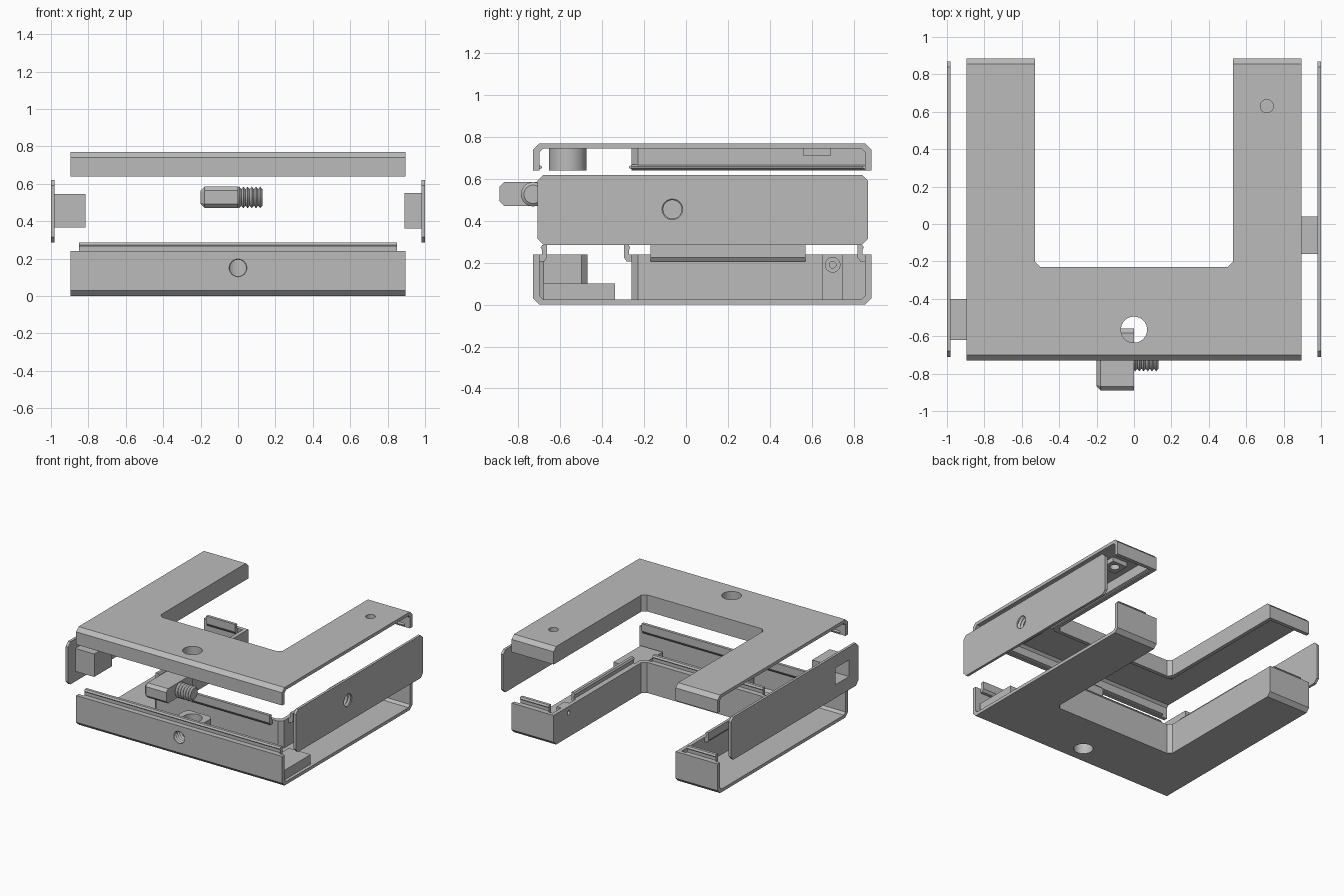
import bpy, bmesh, math
from mathutils import Matrix

if "Cube" in bpy.data.objects:
    bpy.data.objects.remove(bpy.data.objects["Cube"], do_unlink=True)

grey = bpy.data.materials.new("plain grey")
grey.use_nodes = True
COLOUR = (0.5, 0.5, 0.5, 1)
grey.diffuse_color = COLOUR
grey.node_tree.nodes["Principled BSDF"].inputs["Base Color"].default_value = COLOUR


def finish(name, bm):
    bmesh.ops.recalc_face_normals(bm, faces=bm.faces)
    me = bpy.data.meshes.new(name)
    bm.to_mesh(me)
    bm.free()
    me.materials.append(grey)
    ob = bpy.data.objects.new(name, me)
    bpy.context.collection.objects.link(ob)
    return ob


def prism(name, pts, axis, lo, hi):
    """Extrude a 2D outline along one axis."""
    place = {"x": lambda p, q, a: (a, p, q),
             "y": lambda p, q, a: (p, a, q),
             "z": lambda p, q, a: (p, q, a)}[axis]
    bm = bmesh.new()
    rings = [[bm.verts.new(place(p, q, a)) for p, q in pts] for a in (lo, hi)]
    n = len(pts)
    bm.faces.new(rings[0])
    bm.faces.new(rings[1])
    for i in range(n):
        j = (i + 1) % n
        bm.faces.new((rings[0][i], rings[0][j], rings[1][j], rings[1][i]))
    return finish(name, bm)


def chamfered(p0, p1, q0, q1, c):
    return [(p0 + c, q0), (p1 - c, q0), (p1, q0 + c), (p1, q1 - c),
            (p1 - c, q1), (p0 + c, q1), (p0, q1 - c), (p0, q0 + c)]


def box(name, x, y, z):
    return prism(name, [(x[0], y[0]), (x[1], y[0]), (x[1], y[1]), (x[0], y[1])], "z", *z)


def lathe(name, profile, axis, centre, sides=32):
    """Turn (radius, distance) pairs about an axis through centre."""
    bm = bmesh.new()
    rings = [[bm.verts.new((r * math.cos(t), r * math.sin(t), d))
              for t in (2 * math.pi * i / sides for i in range(sides))] for r, d in profile]
    for a, b in zip(rings, rings[1:]):
        for i in range(sides):
            j = (i + 1) % sides
            bm.faces.new((a[i], a[j], b[j], b[i]))
    bm.faces.new(rings[0])
    bm.faces.new(rings[-1])
    turn = {"x": Matrix.Rotation(math.pi / 2, 4, "Y"),
            "y": Matrix.Rotation(-math.pi / 2, 4, "X"), "z": Matrix()}[axis]
    bm.transform(Matrix.Translation(centre) @ turn)
    return finish(name, bm)


def rod(name, r, axis, centre, length):
    return lathe(name, [(r, 0), (r, length)], axis, centre)


def thread(name, axis, centre, length, r=0.058):
    turns = round(length / 0.024)
    step = length / turns / 2
    return lathe(name, [(r if i % 2 else r - 0.014, i * step)
                        for i in range(2 * turns + 1)], axis, centre)


def combine(ob, other, op):
    m = ob.modifiers.new(op.lower(), "BOOLEAN")
    m.operation, m.object, m.solver = op, other, "EXACT"
    bpy.context.view_layer.objects.active = ob
    bpy.ops.object.modifier_apply(modifier=m.name)
    bpy.data.objects.remove(other, do_unlink=True)


def cut(ob, other):
    combine(ob, other, "DIFFERENCE")


def join(ob, other):
    combine(ob, other, "UNION")


def notch(x, y, c):
    return prism("notch", [(-x, 1.2), (-x, y + c), (-x + c, y), (x - c, y),
                           (x, y + c), (x, 1.2)], "z", -0.5, 1.5)


def shell(name, height, flip):
    """U-shaped tray with open outer sides; flip turns it upside down."""
    def side(y0, y1, z0, z1, c):
        pts = [(y0, z1), (y0, z0 + c), (y0 + c, z0), (y1 - c, z0), (y1, z0 + c), (y1, z1)]
        return [(y, 0.77 - z) if flip else (y, z) for y, z in pts]
    body = prism(name, side(-0.73, 0.885, 0, height, 0.03), "x", -0.895, 0.895)
    cut(body, notch(0.53, -0.23, 0.03))
    cavity = prism("cavity", side(-0.7, 0.855, 0.025, height + 0.1, 0.018), "x", -1, 1)
    cut(cavity, notch(0.56, -0.26, 0.03))
    cut(body, cavity)
    return body


HOLE = (0, -0.565)

# Bottom tray with nut boss, cord hole and threaded front hole
tray = shell("bottom_tray", 0.24, False)
join(tray, prism("nut_boss", chamfered(-0.115, 0.115, -0.71, -0.47, 0.03), "z", 0.01, 0.24))
cut(tray, rod("bore", 0.07, "z", (*HOLE, -0.1), 0.5))
cut(tray, thread("front_bore", "y", (0, -0.75, 0.15), 0.16))
join(tray, box("side_post", (0.55, 0.6), (0.65, 0.75), (0.01, 0.24)))
cut(tray, rod("side_bore", 0.016, "x", (0.5, 0.7, 0.19), 0.2))
cut(tray, rod("side_counterbore", 0.035, "x", (0.59, 0.7, 0.19), 0.1))
box("tray_ledge", (0.68, 0.87), (-0.68, -0.34), (0.02, 0.10))


# Snap lips around the tray rim
def lip_profile(wall, inward):
    steps = [(-0.003, 0.205), (0.022, 0.205), (0.036, 0.225), (0.036, 0.285), (0.014, 0.285),
             (0.006, 0.272), (0.012, 0.262), (0.012, 0.24), (-0.003, 0.24)]
    return [(wall + inward * d, z) for d, z in steps]


prism("front_lip", lip_profile(-0.7, 1), "x", -0.85, 0.85)
prism("notch_lip", lip_profile(-0.26, -1), "x", -0.48, 0.48)
for s, label in ((1, "left"), (-1, "right")):
    prism(label + "_arm_lip", lip_profile(s * 0.56, s), "y", -0.17, 0.57)
    prism(label + "_end_lip", lip_profile(0.855, -1), "x", *sorted((s * 0.6, s * 0.85)))

# Top cover with cord boss, small button hole and snap beads
cover = shell("top_cover", 0.13, True)
join(cover, rod("cord_boss", 0.09, "z", (*HOLE, 0.64), 0.12))
cut(cover, rod("bore", 0.07, "z", (*HOLE, 0.5), 0.5))
join(cover, box("button_boss", (0.645, 0.775), (0.56, 0.69), (0.71, 0.755)))
cut(cover, rod("button_bore", 0.035, "z", (0.71, 0.63, 0.6), 0.3))


def bead_profile(wall, inward):
    return [(wall - inward * 0.003, 0.645), (wall + inward * 0.012, 0.652),
            (wall + inward * 0.012, 0.66), (wall - inward * 0.003, 0.668)]


prism("cover_front_bead", bead_profile(-0.7, 1), "x", -0.85, 0.85)
prism("cover_notch_bead", bead_profile(-0.26, -1), "x", -0.52, 0.52)
for s, label in ((1, "left"), (-1, "right")):
    prism(label + "_cover_bead", bead_profile(s * 0.56, s), "y", -0.26, 0.855)
    prism(label + "_cover_end_bead", bead_profile(0.855, -1), "x", *sorted((s * 0.58, s * 0.85)))

# Side panels: one with a threaded boss, one with a square socket
PANEL = chamfered(-0.71, 0.87, 0.285, 0.62, 0.03)
bolt_panel = prism("threaded_panel", PANEL, "x", 0.98, 1.0)
join(bolt_panel, box("panel_boss", (0.89, 0.985), (-0.16, 0.04), (0.36, 0.55)))
cut(bolt_panel, thread("panel_bore", "x", (0.87, -0.065, 0.455), 0.15))

socket_panel = prism("socket_panel", PANEL, "x", -1.0, -0.98)
join(socket_panel, box("socket_body", (-0.985, -0.815), (-0.62, -0.4), (0.365, 0.545)))
cut(socket_panel, box("socket_hole", (-1.1, -0.84), (-0.595, -0.425), (0.39, 0.52)))

# Connecting bolt: chamfered head block and threaded shank
head = prism("bolt_head", chamfered(-0.89, -0.56, 0.47, 0.585, 0.022), "x", -0.2, 0)
bm = bmesh.new()
bm.from_mesh(head.data)
end = [e for e in bm.edges if all(v.co.x < -0.19 for v in e.verts)]
bmesh.ops.bevel(bm, geom=end, offset=0.022, segments=1, affect="EDGES")
bm.to_mesh(head.data)
bm.free()
thread("bolt_shank", "x", (-0.005, -0.73, 0.527), 0.135)

# Smooth the round walls, keep the hard edges
bpy.ops.object.select_all(action="DESELECT")
for ob in bpy.context.collection.objects:
    if ob.type == "MESH" and ob.data.materials and ob.data.materials[0] == grey:
        ob.select_set(True)
        bpy.context.view_layer.objects.active = ob
bpy.ops.object.shade_smooth_by_angle(angle=math.radians(25))
